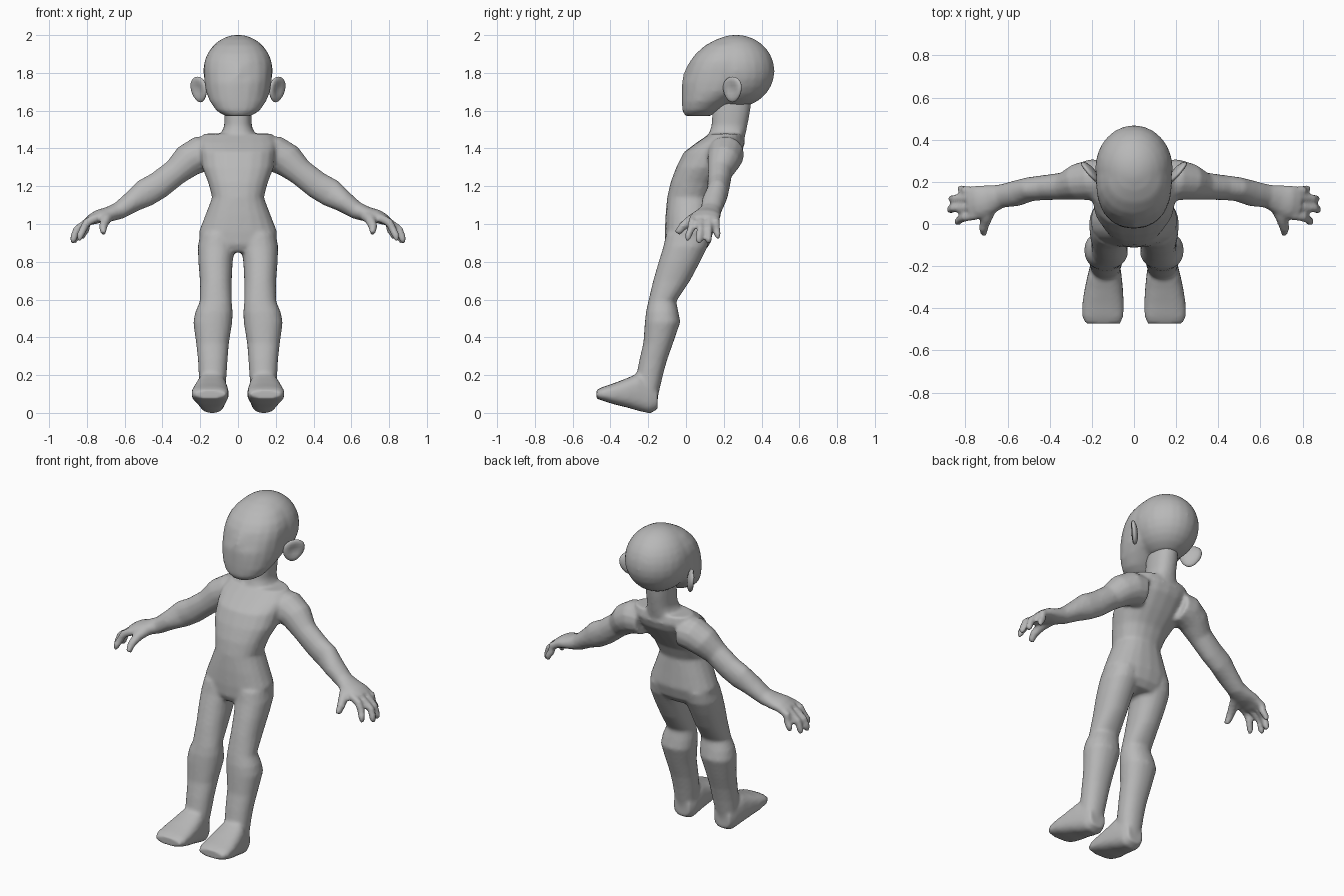
import bpy, bmesh, math
from mathutils import Vector

skin = bpy.data.materials.new("plain grey")
skin.diffuse_color = (0.48, 0.48, 0.48, 1)


def ring(bm, c, u, v, n=20, p=2.0):
    """Superellipse ring around c spanned by the half axes u and v."""
    verts = []
    for i in range(n):
        a = 2 * math.pi * i / n
        ca, sa = math.cos(a), math.sin(a)
        verts.append(bm.verts.new(c + u * math.copysign(abs(ca) ** (2 / p), ca)
                                  + v * math.copysign(abs(sa) ** (2 / p), sa)))
    return verts


def skin_rings(bm, rings):
    """Join consecutive rings with quads and close both ends."""
    for a, b in zip(rings, rings[1:]):
        n = len(a)
        for i in range(n):
            bm.faces.new((a[i], a[(i + 1) % n], b[(i + 1) % n], b[i]))
    bm.faces.new(rings[0])
    bm.faces.new(rings[-1])


def column(bm, rows, s=1, p=2.3):
    """Upright loft; rows are (z, x0, x1, y0, y1)."""
    skin_rings(bm, [ring(bm, Vector((s * (x0 + x1) / 2, (y0 + y1) / 2, z)),
                         Vector(((x1 - x0) / 2, 0, 0)), Vector((0, (y1 - y0) / 2, 0)), p=p)
                    for z, x0, x1, y0, y1 in rows])


def tube(bm, rows, s=1, n=14):
    """Limb along a path; rows are (x, y, z, radius across, radius in depth)."""
    pts = [Vector((s * r[0], r[1], r[2])) for r in rows]
    rings = []
    for i, r in enumerate(rows):
        t = (pts[min(i + 1, len(pts) - 1)] - pts[max(i - 1, 0)]).normalized()
        depth = (Vector((0, 1, 0)) - t * t.y).normalized()
        rings.append(ring(bm, pts[i], depth * r[4], t.cross(depth) * r[3], n))
    skin_rings(bm, rings)


def finish(name, bm):
    bmesh.ops.recalc_face_normals(bm, faces=bm.faces)
    for f in bm.faces:
        f.smooth = True
    me = bpy.data.meshes.new(name)
    bm.to_mesh(me)
    bm.free()
    me.materials.append(skin)
    ob = bpy.data.objects.new(name, me)
    bpy.context.collection.objects.link(ob)
    return ob


def blend(ob, voxel, repeats):
    """Fuse overlapping volumes into one soft skin."""
    m = ob.modifiers.new("fuse", 'REMESH')
    m.mode = 'VOXEL'
    m.voxel_size = voxel
    m.use_smooth_shade = True
    m = ob.modifiers.new("soften", 'SMOOTH')
    m.factor = 0.5
    m.iterations = repeats


# ---- body: torso, neck, arms, hands, legs and feet in one skin
bm = bmesh.new()
column(bm, [(0.85, -.13, .13, -.09, .09), (0.89, -.20, .20, -.11, .125),
            (0.96, -.207, .207, -.112, .145), (1.05, -.172, .172, -.108, .14),
            (1.14, -.137, .137, -.10, .135), (1.22, -.158, .158, -.082, .17),
            (1.30, -.19, .19, -.052, .235), (1.38, -.20, .20, -.012, .295),
            (1.43, -.21, .21, .055, .312), (1.478, -.18, .18, .125, .30)])
column(bm, [(1.40, -.12, .12, .10, .30), (1.475, -.09, .09, .12, .315),
            (1.52, -.073, .073, .135, .325), (1.60, -.073, .073, .14, .34),
            (1.68, -.07, .07, .15, .35)])
for s in (1, -1):
    # arm and palm
    tube(bm, [(.13, .215, 1.375, .09, .09), (.20, .21, 1.37, .098, .098),
              (.265, .20, 1.335, .09, .088), (.33, .18, 1.275, .072, .066),
              (.42, .173, 1.205, .074, .06), (.49, .166, 1.165, .076, .058),
              (.56, .145, 1.118, .058, .062), (.63, .132, 1.07, .047, .056),
              (.69, .115, 1.05, .04, .072), (.74, .105, 1.04, .036, .08),
              (.785, .10, 1.02, .028, .075)], s)
    # four fingers, then thumb
    for y0, y1, reach, low in ((.042, .01, .845, .915), (.082, .068, .88, .90),
                               (.12, .12, .872, .90), (.155, .168, .83, .925)):
        tube(bm, [(.745, y0, 1.035, .024, .022), (.80, (y0 * 2 + y1) / 3, 1.01, .023, .021),
                  (reach - .025, (y0 + y1) / 2, .97, .022, .02),
                  (reach - .008, y1, low + .02, .02, .019),
                  (reach - .005, y1, low - .003, .012, .012)], s, 10)
    tube(bm, [(.67, .09, 1.05, .032, .03), (.70, .03, 1.025, .03, .028),
              (.715, -.02, .985, .024, .024), (.712, -.047, .95, .017, .018)], s, 10)
    # leg
    column(bm, [(.04, .075, .20, -.27, -.155), (.10, .07, .205, -.27, -.145),
                (.20, .06, .208, -.262, -.122), (.28, .055, .212, -.247, -.10),
                (.37, .048, .222, -.226, -.068), (.48, .03, .237, -.218, -.03),
                (.535, .028, .226, -.212, -.04), (.59, .033, .202, -.20, -.052),
                (.70, .033, .202, -.174, .022), (.80, .028, .21, -.145, .075),
                (.88, .015, .213, -.12, .115), (.95, .01, .20, -.105, .13)], s, 2.2)
    # foot: (y, x0, x1, z0, z1)
    skin_rings(bm, [ring(bm, Vector((s * (x0 + x1) / 2, y, (z0 + z1) / 2)),
                         Vector(((x1 - x0) / 2, 0, 0)), Vector((0, 0, (z1 - z0) / 2)), p=2.7)
                    for y, x0, x1, z0, z1 in (
                        (-.150, .085, .19, .02, .13), (-.19, .066, .207, -.003, .18),
                        (-.25, .058, .222, .010, .212), (-.31, .052, .235, .028, .185),
                        (-.38, .048, .246, .045, .158), (-.44, .050, .246, .064, .138),
                        (-.473, .065, .23, .075, .122))])
blend(finish("body", bm), 0.011, 4)

# ---- head: rounded skull fused with the tapered face
bm = bmesh.new()
bmesh.ops.create_uvsphere(bm, u_segments=24, v_segments=14, radius=1)
for v in bm.verts:
    v.co = Vector((v.co.x * .184, .265 + v.co.y * .204, 1.81 + v.co.z * .192))
column(bm, [(1.572, -.07, .07, -.005, .13), (1.60, -.115, .115, -.02, .17),
            (1.65, -.15, .15, -.022, .24), (1.70, -.17, .17, -.022, .33),
            (1.75, -.178, .178, -.022, .38), (1.79, -.18, .18, -.016, .40),
            (1.82, -.181, .181, -.004, .40), (1.86, -.178, .178, .02, .40),
            (1.90, -.163, .163, .05, .38), (1.945, -.13, .13, .10, .36),
            (1.98, -.08, .08, .165, .33)], p=2.15)
for v in bm.verts:      # shallow eye hollows
    if v.co.y < .12:
        d = ((abs(v.co.x) - .075) / .05) ** 2 + ((v.co.z - 1.80) / .04) ** 2
        v.co.y += .014 * math.exp(-d)
blend(finish("head", bm), 0.013, 4)

# ---- ears: flattened cups swept outwards and back
for s, name in ((1, "ear_left"), (-1, "ear_right")):
    bm = bmesh.new()
    bmesh.ops.create_uvsphere(bm, u_segments=16, v_segments=10, radius=1)
    out = Vector((.64, .77, 0))
    side = Vector((.77, -.64, 0))
    for v in bm.verts:
        a, t, h = v.co.x, v.co.y, v.co.z
        cup = .024 * math.exp(-2.5 * (a * a + h * h)) if t > 0 else 0
        w = .062 * (1 + .18 * h)
        p = Vector((.208, .245, 1.712)) + out * a * w + side * (t * .024 - cup)
        v.co = Vector((s * (p.x + .008 * h), p.y, p.z + h * .068))
    finish(name, bm)
